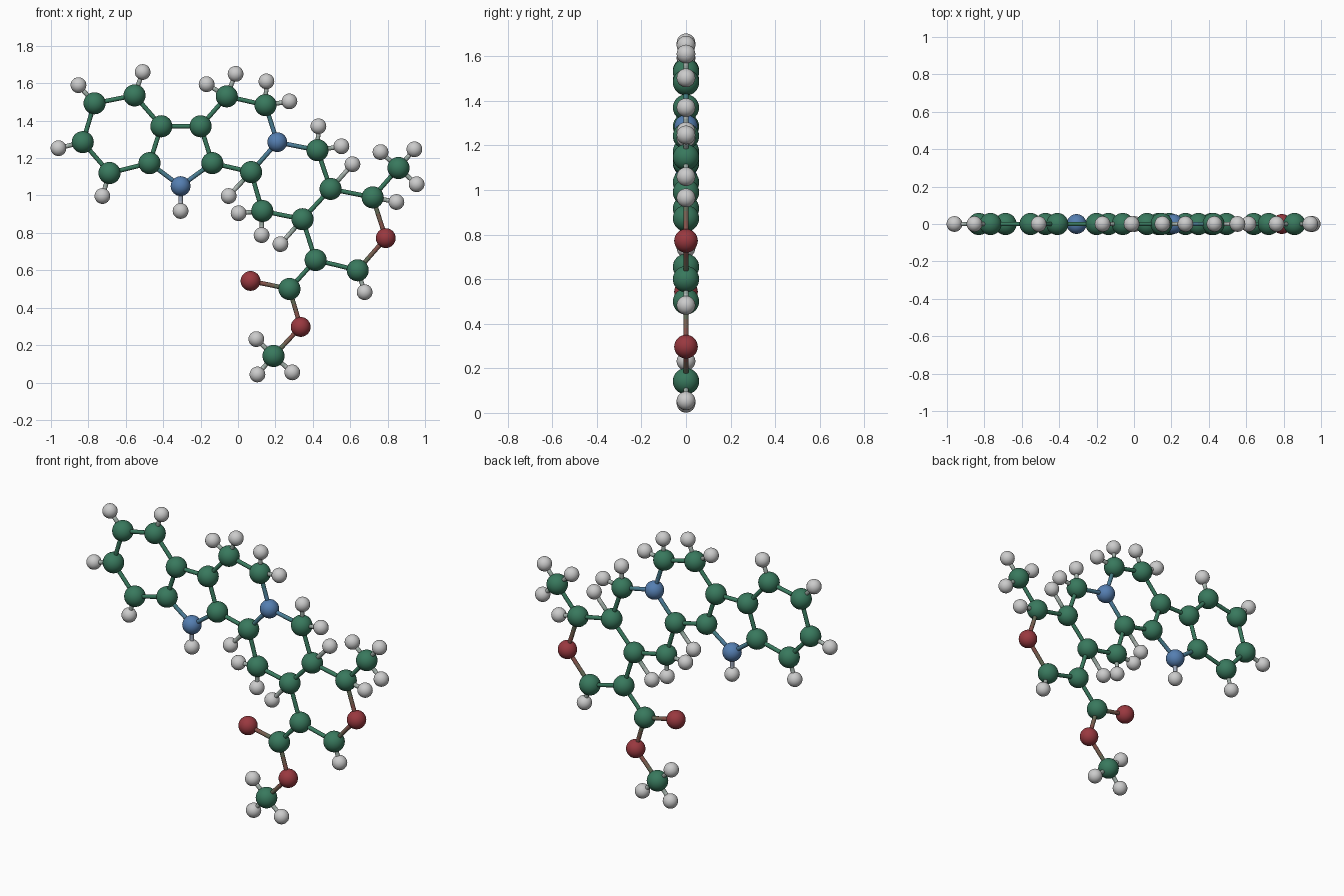
import bpy, bmesh, math
from mathutils import Vector

if "Cube" in bpy.data.objects:
    bpy.data.objects.remove(bpy.data.objects["Cube"])

# Atom centres (x, z) in the flat y = 0 plane
ATOMS = {
    "carbon": [(-.41, 1.37), (-.20, 1.37), (-.137, 1.173), (-.473, 1.173), (-.687, 1.12),
               (-.83, 1.285), (-.767, 1.493), (-.553, 1.535), (-.06, 1.53), (.147, 1.483),
               (.07, 1.125), (.425, 1.242), (.495, 1.035), (.345, .873), (.13, .917),
               (.72, .99), (.64, .60), (.415, .655), (.275, .50), (.19, .142), (.858, 1.147)],
    "nitrogen": [(-.307, 1.05), (.21, 1.285)],
    "oxygen": [(.79, .772), (.067, .543), (.335, .297)],
    "hydrogen": [(-.853, 1.59), (-.51, 1.66), (-.96, 1.253), (-.725, .997), (-.307, .917),
                 (-.168, 1.595), (-.013, 1.65), (.152, 1.61), (.275, 1.503), (-.05, .997),
                 (.43, 1.37), (.553, 1.263), (.612, 1.167), (.227, .74), (.003, .905),
                 (.126, .788), (.847, .965), (.677, .483), (.762, 1.232), (.943, 1.247),
                 (.955, 1.06), (.098, .232), (.104, .043), (.29, .054)],
}
RADIUS = {"carbon": .059, "nitrogen": .053, "oxygen": .053, "hydrogen": .042}
COLOR = {"carbon": (.04, .19, .11), "nitrogen": (.09, .21, .44),
         "oxygen": (.32, .04, .05), "hydrogen": (.6, .6, .6)}
BOND_RADIUS = .012
STEPS = 5


def material(name, rgb):
    mat = bpy.data.materials.get(name) or bpy.data.materials.new(name)
    mat.diffuse_color = (*rgb, 1)
    mat.use_nodes = True
    mat.node_tree.nodes["Principled BSDF"].inputs["Base Color"].default_value = mat.diffuse_color
    return mat


def finish(bm, name, mats):
    for f in bm.faces:
        f.smooth = True
    mesh = bpy.data.meshes.new(name)
    bm.to_mesh(mesh)
    bm.free()
    for m in mats:
        mesh.materials.append(m)
    obj = bpy.data.objects.new(name, mesh)
    bpy.context.collection.objects.link(obj)
    return obj


def atom(kind, i, pos):
    bm = bmesh.new()
    bmesh.ops.create_uvsphere(bm, u_segments=32, v_segments=16, radius=RADIUS[kind])
    obj = finish(bm, f"{kind}_atom_{i:02d}", [material(kind, COLOR[kind])])
    obj.location = pos


def bond(a, b, i):
    # Open tube whose colour blends from one atom to the other
    (ka, pa), (kb, pb) = a, b
    ca, cb = Vector(COLOR[ka]), Vector(COLOR[kb])
    d = pb - pa
    rot = d.to_track_quat('Z', 'Y')
    bm = bmesh.new()
    rings = []
    for s in range(STEPS + 1):
        ring = []
        for k in range(12):
            t = math.tau * k / 12
            offset = Vector((math.cos(t), math.sin(t), 0)) * BOND_RADIUS
            ring.append(bm.verts.new(pa + d * s / STEPS + rot @ offset))
        rings.append(ring)
    mats = []
    for s in range(STEPS):
        mats.append(material(f"{ka}_{kb}_bond_{s}", ca.lerp(cb, (s + .5) / STEPS)))
        for k in range(12):
            n = (k + 1) % 12
            f = bm.faces.new((rings[s][k], rings[s][n], rings[s + 1][n], rings[s + 1][k]))
            f.material_index = s
    finish(bm, f"bond_{i:02d}", mats)


# Atoms
heavy, light = [], []
for kind, places in ATOMS.items():
    for i, (x, z) in enumerate(places, 1):
        pos = Vector((x, 0, z))
        atom(kind, i, pos)
        (light if kind == "hydrogen" else heavy).append((kind, pos))

# Bonds: close heavy neighbours, and each hydrogen to its nearest heavy atom
pairs = [(a, b) for n, a in enumerate(heavy) for b in heavy[n + 1:]
         if (a[1] - b[1]).length < .26]
pairs += [(min(heavy, key=lambda a: (a[1] - h[1]).length), h) for h in light]
for i, (a, b) in enumerate(pairs, 1):
    bond(a, b, i)
